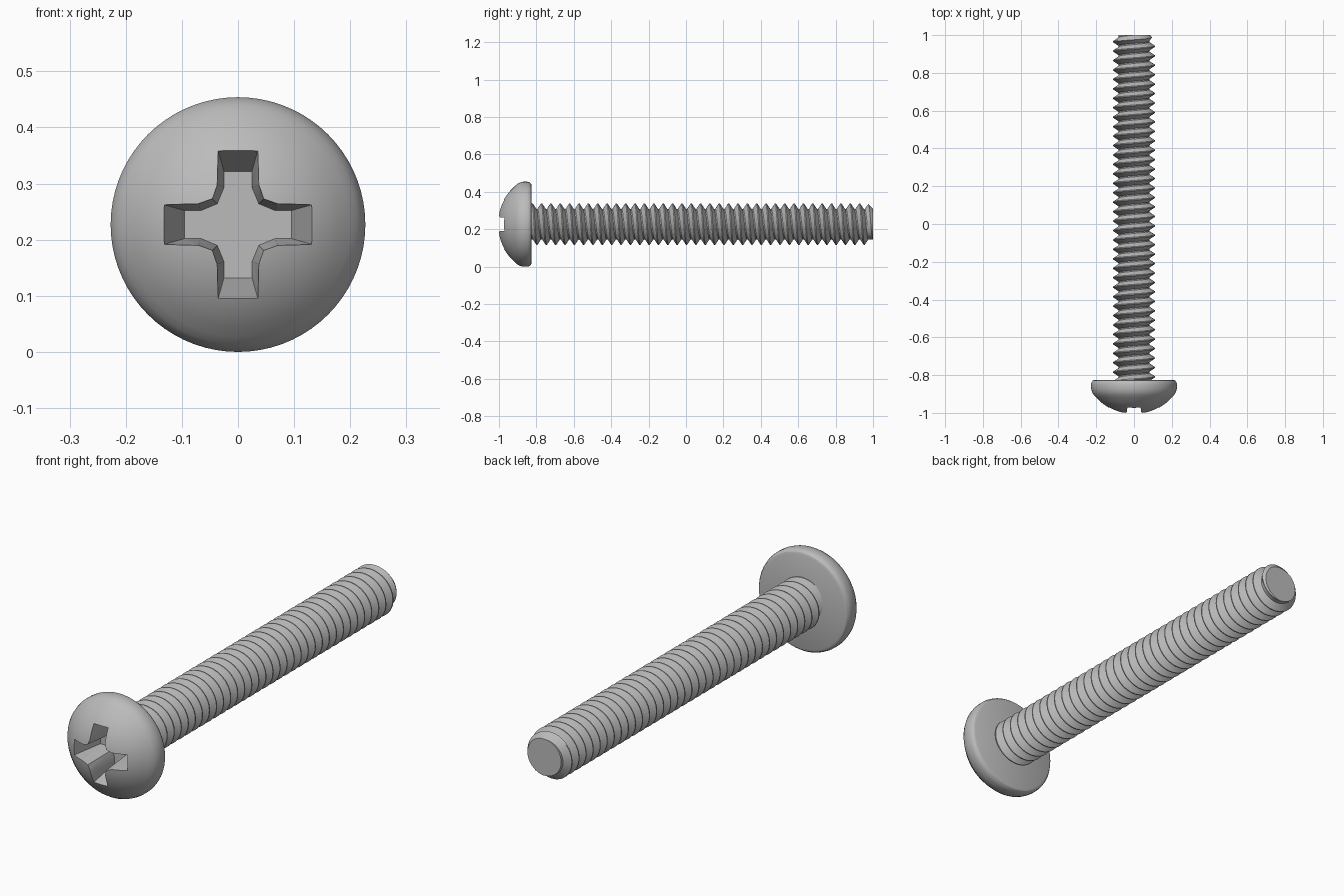
import bpy, bmesh, math

cube = bpy.data.objects.get("Cube")
if cube:
    bpy.data.objects.remove(cube, do_unlink=True)

HEAD_R = 0.227
HEAD_BACK = -0.825
TIP = 1.0

# Plain grey steel
steel = bpy.data.materials.new("grey_steel")
steel.use_nodes = True
grey = (0.5, 0.5, 0.5, 1)
steel.diffuse_color = grey
steel.node_tree.nodes["Principled BSDF"].inputs["Base Color"].default_value = grey


def make_object(name, bm):
    bmesh.ops.recalc_face_normals(bm, faces=bm.faces[:])
    mesh = bpy.data.meshes.new(name)
    bm.to_mesh(mesh)
    bm.free()
    mesh.materials.append(steel)
    obj = bpy.data.objects.new(name, mesh)
    obj.location.z = HEAD_R
    bpy.context.collection.objects.link(obj)
    return obj


def activate(obj):
    bpy.ops.object.select_all(action='DESELECT')
    obj.select_set(True)
    bpy.context.view_layer.objects.active = obj


def smooth(obj, degrees):
    activate(obj)
    bpy.ops.object.shade_smooth_by_angle(angle=math.radians(degrees))


# Domed head: a spherical cap, rounded rim and flat back, turned about y
def build_head():
    dome_r, apex, cap = 0.27, -1.0077, 0.2
    profile = []
    for i in range(11):
        r = cap * i / 10
        profile.append((r, apex + dome_r - math.sqrt(dome_r ** 2 - r ** 2)))
    profile += [(0.213, -0.905), (0.222, -0.89), (0.227, -0.87), (0.227, -0.848),
                (0.224, -0.837), (0.218, -0.829), (0.208, HEAD_BACK), (0, HEAD_BACK)]
    bm = bmesh.new()
    verts = [bm.verts.new((r, y, 0)) for r, y in profile]
    edges = [bm.edges.new(pair) for pair in zip(verts, verts[1:])]
    bmesh.ops.spin(bm, geom=verts + edges, cent=(0, 0, 0), axis=(0, 1, 0),
                   angle=math.tau, steps=72)
    bmesh.ops.remove_doubles(bm, verts=bm.verts[:], dist=0.0001)
    return make_object("head", bm)


# Tapered cross-shaped driver recess
def build_recess_cutter():
    def cross(bm, y, half, length, corner, shoulder):
        quarter = [(length, -half), (length, half), (shoulder, half),
                   (corner, corner), (half, shoulder)]
        ring = []
        for q in range(4):
            c, s = round(math.cos(q * math.pi / 2)), round(math.sin(q * math.pi / 2))
            ring += [bm.verts.new((x * c - z * s, y, x * s + z * c)) for x, z in quarter]
        return ring

    bm = bmesh.new()
    floor = cross(bm, -0.84, 0.025, 0.095, 0.037, 0.066)
    mouth = cross(bm, -1.02, 0.039, 0.145, 0.047, 0.071)
    bm.faces.new(floor)
    bm.faces.new(mouth)
    count = len(floor)
    for i in range(count):
        j = (i + 1) % count
        bm.faces.new((floor[i], floor[j], mouth[j], mouth[i]))
    return make_object("recess_cutter", bm)


# Right-handed helical thread, trimmed flat at both ends
def build_shaft():
    pitch, segs, turns, start = 0.05, 40, 42, -0.95
    root, crest = 0.081, 0.111
    tooth = [(0, root), (0.12, root), (0.51, crest), (0.61, crest)]
    bm = bmesh.new()
    rows = []
    for i in range(segs * turns + 1):
        angle = math.tau * i / segs
        row = []
        for offset, radius in tooth:
            y = start + pitch * (i / segs + offset)
            r = min(radius, max(root, 0.083 + (TIP - y)))
            row.append(bm.verts.new((r * math.sin(angle), y, r * math.cos(angle))))
        rows.append(row)
    for i in range(segs * (turns - 1)):
        a = rows[i] + [rows[i + segs][0]]
        b = rows[i + 1] + [rows[i + 1 + segs][0]]
        for k in range(len(tooth)):
            bm.faces.new((a[k], b[k], b[k + 1], a[k + 1]))
    for y, direction in ((TIP, 1), (HEAD_BACK - 0.005, -1)):
        bmesh.ops.bisect_plane(bm, geom=bm.verts[:] + bm.edges[:] + bm.faces[:],
                               dist=0.00001, plane_co=(0, y, 0),
                               plane_no=(0, direction, 0), clear_outer=True)
    loose = [v for v in bm.verts if not v.link_faces]
    bmesh.ops.delete(bm, geom=loose, context='VERTS')
    rim = [e for e in bm.edges if e.is_boundary]
    bmesh.ops.holes_fill(bm, edges=rim, sides=0)
    return make_object("threaded_shaft", bm)


head = build_head()
cutter = build_recess_cutter()
cutter.hide_render = True
cut = head.modifiers.new("recess", 'BOOLEAN')
cut.operation = 'DIFFERENCE'
cut.solver = 'EXACT'
cut.object = cutter
activate(head)
bpy.ops.object.modifier_apply(modifier=cut.name)
bpy.data.objects.remove(cutter, do_unlink=True)
smooth(head, 30)

shaft = build_shaft()
smooth(shaft, 30)
